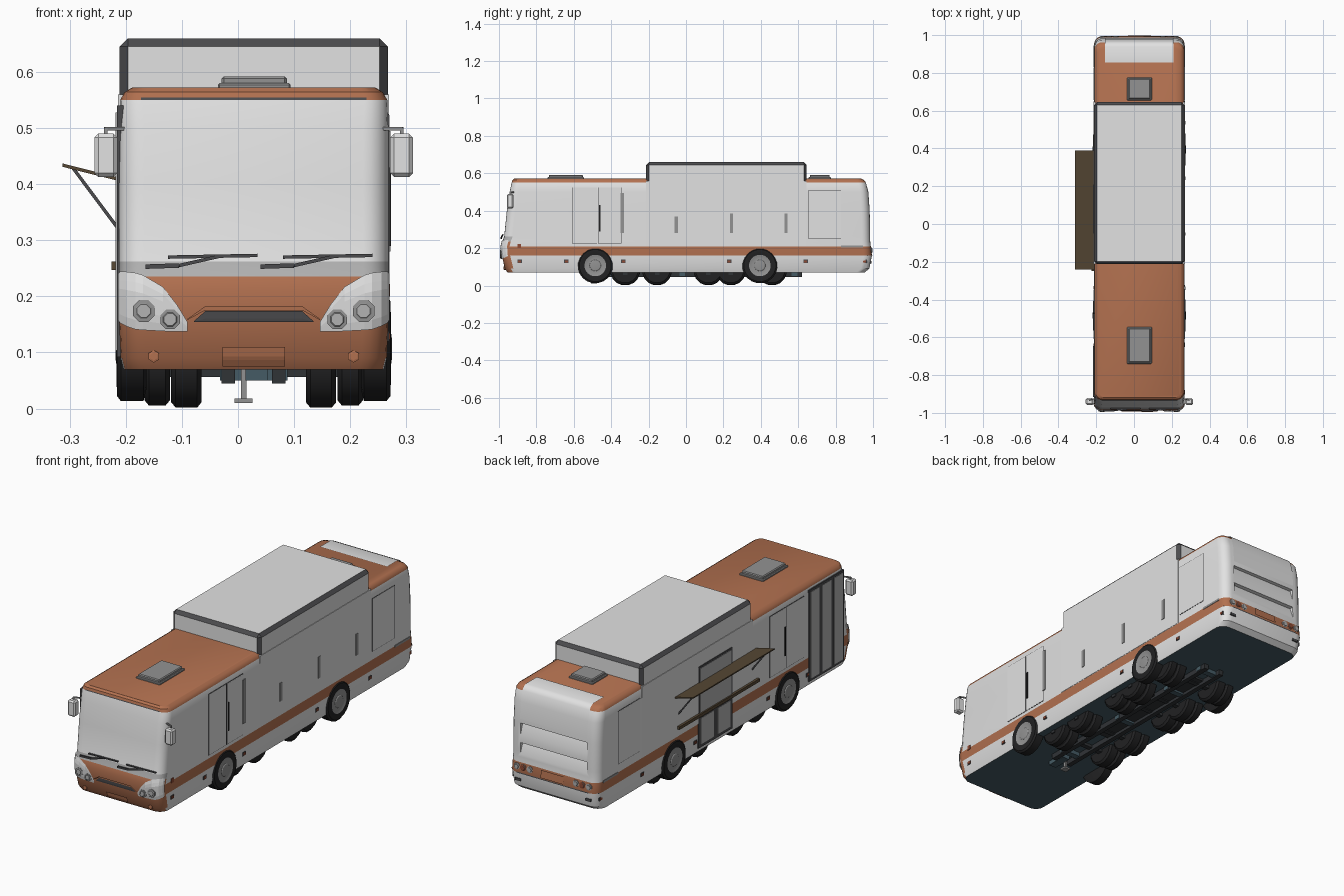
import bpy, bmesh, math
from mathutils import Vector

if "Cube" in bpy.data.objects:
    bpy.data.objects.remove(bpy.data.objects["Cube"])

C = 0.028  # centre line of the bus (the awning sticks out on the left)
COL = {"white": (.76, .76, .76), "orange": (.45, .165, .08), "dark trim": (.07, .07, .075),
       "tyre black": (.016, .016, .017), "floor blue": (.06, .105, .13), "awning brown": (.095, .065, .035),
       "mid grey": (.29, .29, .29), "light grey": (.45, .45, .45), "lamp red": (.28, .07, .035),
       "chassis dark": (.03, .033, .037)}
M = {}
for n, c in COL.items():
    M[n] = bpy.data.materials.new(n)
    M[n].diffuse_color = (*c, 1)


def smooth_by_angle(ob, angle):
    bpy.ops.object.select_all(action='DESELECT')
    ob.select_set(True)
    bpy.context.view_layer.objects.active = ob
    bpy.ops.object.shade_smooth_by_angle(angle=math.radians(angle))


def finish(name, bm, mats, rule=None, smooth=None):
    bmesh.ops.recalc_face_normals(bm, faces=bm.faces)
    if rule:
        for f in bm.faces:
            f.material_index = rule(f)
    me = bpy.data.meshes.new(name)
    bm.to_mesh(me)
    bm.free()
    ob = bpy.data.objects.new(name, me)
    bpy.context.collection.objects.link(ob)
    for m in mats:
        me.materials.append(M[m])
    if smooth:
        smooth_by_angle(ob, smooth)
    return ob


def box(name, x, y, z, mat, bevel=0, rule=None, mats=None):
    """x, y, z are (low, high) pairs; x is measured from the centre line."""
    bm = bmesh.new()
    bmesh.ops.create_cube(bm, size=1)
    for v in bm.verts:
        v.co = [(a + b) / 2 + t * abs(b - a) for (a, b), t in zip((x, y, z), v.co)]
        v.co.x += C
    if bevel:
        bmesh.ops.bevel(bm, geom=bm.edges[:], offset=bevel, segments=1, affect='EDGES')
    return finish(name, bm, mats or [mat], rule)


def loft(name, rings, mats, rule=None, smooth=None):
    bm = bmesh.new()
    vs = [[bm.verts.new(p) for p in r] for r in rings]
    n = len(vs[0])
    for a, b in zip(vs, vs[1:]):
        for i in range(n):
            bm.faces.new((a[i], a[(i + 1) % n], b[(i + 1) % n], b[i]))
    bm.faces.new(vs[0])
    bm.faces.new(vs[-1])
    return finish(name, bm, mats, rule, smooth)


def turned(name, x, y, z, prof, sides, mats, rule=None, axis='x', smooth=None):
    """Lathe: prof is (offset along axis, radius)."""
    rings = []
    for o, r in prof:
        ring = []
        for i in range(sides):
            t = 2 * math.pi * (i + .5) / sides
            a, b = r * math.cos(t), r * math.sin(t)
            ring.append((C + x + o, y + a, z + b) if axis == 'x' else (C + x + a, y + o, z + b))
        rings.append(ring)
    return loft(name, rings, mats, rule, smooth)


def bar(name, p, q, t, mat):
    p, q = Vector(p), Vector(q)
    d = (q - p).normalized()
    u = d.cross(Vector((0, 1, 0)) if abs(d.y) < .9 else Vector((1, 0, 0))).normalized() * t
    w = d.cross(u)
    return loft(name, [[e + u + w, e - u + w, e - u - w, e + u - w] for e in (p, q)], [mat])


# Body: stacked rounded rectangles (height, front y, rear y, half width, corner radius)
LEV = [(.07, -.955, .955, .232, .045), (.09, -.968, .98, .237, .045), (.16, -.985, .994, .24, .045),
       (.21, -.988, .988, .24, .045), (.235, -.982, .985, .24, .045), (.262, -.972, .985, .24, .045),
       (.40, -.958, .982, .24, .045), (.50, -.943, .975, .24, .045), (.55, -.932, .962, .238, .04),
       (.564, -.928, .952, .23, .035), (.572, -.918, .935, .217, .03)]


def at(z):
    for a, b in zip(LEV, LEV[1:]):
        if z <= b[0]:
            t = max(0, (z - a[0]) / (b[0] - a[0]))
            return [p + (q - p) * t for p, q in zip(a, b)]
    return LEV[-1]


def end_y(u, z, front=True):
    _, yf, yr, hw, r = at(z)
    e = min(max(0, abs(u) - hw + r), r)
    d = r - math.sqrt(r * r - e * e)
    return yf + d if front else yr - d


def body_ring(z, yf, yr, hw, r):
    pts = []
    for cx, cy, t0 in ((hw - r, yr - r, 0), (r - hw, yr - r, 90), (r - hw, yf + r, 180), (hw - r, yf + r, 270)):
        for k in range(6):
            t = math.radians(t0 + 18 * k)
            pts.append((C + cx + r * math.cos(t), cy + r * math.sin(t), z))
    return pts


def body_colour(f):
    c = f.calc_center_median()
    if f.normal.z < -.9:
        return 2
    if c.z > .55:
        return 1
    if c.y < -.93:
        return 1 if c.z < .235 else 3 if c.z < .262 else 0
    return 1 if .16 < c.z < .21 else 0


body = loft("bus_body", [body_ring(*l) for l in LEV], ["white", "orange", "floor blue", "light grey"], body_colour)
# Two sloping recesses cut into the rear wall
for i, (lo, hi) in enumerate(((.325, .405), (.235, .31))):
    prof = [(1.05, hi), (.965, hi - .008), (.99, lo), (1.05, lo)]
    cut = loft(f"rear_recess_cutter_{i}", [[(C + x, y, z) for y, z in prof] for x in (-.18, .18)], ["white"])
    cut.hide_render = True
    cut.hide_viewport = False
    mod = body.modifiers.new("recess", 'BOOLEAN')
    mod.operation, mod.solver, mod.object = 'DIFFERENCE', 'EXACT', cut
    bpy.context.view_layer.objects.active = body
    bpy.ops.object.modifier_apply(modifier=mod.name)
    bpy.data.objects.remove(cut)
smooth_by_angle(body, 30)


def strip(name, cols, mat, off=.004, front=True):
    """Plate that follows the front or rear; cols are (x, bottom z, top z)."""
    bm = bmesh.new()
    g = []
    for u, a, b in cols:
        zs = [a + (b - a) * k / 6 for k in range(7)]
        g.append([bm.verts.new((C + u * (1 + off * 3), end_y(u, z, front) + (-off if front else off), z)) for z in zs])
    for a, b in zip(g, g[1:]):
        for k in range(6):
            bm.faces.new((a[k], b[k], b[k + 1], a[k + 1]))
    bmesh.ops.solidify(bm, geom=bm.faces[:], thickness=.002)
    return finish(name, bm, [mat])


# Raised roof box with dark chamfers, and the slightly proud side walls below it
box("roof_box", (-.239, .239), (-.213, .645), (.5, .66), None, .015,
    lambda f: 0 if max(map(abs, f.normal)) > .95 else 1, ["white", "dark trim"])
box("box_side_walls", (-.2415, .2415), (-.213, .645), (.212, .56), "white")
for i, (a, b) in enumerate(((-.74, -.545), (.655, .775))):
    box(f"roof_vent_base_{i}", (-.064, .066), (a, b), (.565, .58), "mid grey", .003)
    box(f"roof_vent_lid_{i}", (-.057, .059), (a + .007, b - .007), (.575, .592), "mid grey", .004)

# Rear window wrapping onto the roof, lamps
bm = bmesh.new()
rows = [[bm.verts.new((C + x, y, z)) for x in (-.182, .182)] for y, z in
        ((.855, .575), (.938, .575), (.956, .567), (.966, .552), (.979, .502), (.985, .42))]
for a, b in zip(rows, rows[1:]):
    bm.faces.new((a[0], a[1], b[1], b[0]))
finish("rear_window", bm, ["white"], smooth=50)
strip("rear_number_plate", [(-.06, .168, .205), (.06, .168, .205)], "orange", .006, False)
strip("rear_bumper_seam", [(-.235, .158, .163), (-.19, .158, .163), (.19, .158, .163), (.235, .158, .163)],
      "dark trim", .002, False)
for s in (-1, 1):
    for k, u in enumerate((.195, .16, .125)):
        turned(f"tail_lamp_{s}_{k}", s * u, .988, .188, [(-.01, .016), (.005, .016), (.006, .011), (.008, .01)], 10,
               ["mid grey", "lamp red" if k == 1 else "light grey"], lambda f: int(f.normal.y > .9), axis='y')
    box(f"bumper_reflector_{s}", (s * .19 - .015, s * .19 + .015), (.97, .992), (.118, .13), "dark trim")

# Front face: headlamp panels, lamps, grille, plate recess, fog lamps
for s in (-1, 1):
    strip(f"headlamp_panel_{s}", [(s * u, a, b) for u, a, b in (
        (.239, .158, .24), (.236, .153, .244), (.225, .147, .244), (.208, .141, .242), (.195, .14, .238),
        (.16, .138, .217), (.135, .137, .185), (.117, .137, .155))], "white")
    for k, (u, z, r) in enumerate(((.196, .174, .021), (.149, .159, .019))):
        turned(f"headlamp_{s}_{k}", s * u, end_y(u, z), z, [(.01, r), (-.007, r), (-.0075, r * .7), (-.009, r * .6)], 8,
               ["mid grey", "light grey"], lambda f: int(f.normal.y < -.999), 'y')
    turned(f"fog_lamp_{s}", s * .178, end_y(.178, .093), .093, [(.01, .011), (-.005, .011), (-.006, .007)], 6,
           ["orange"], None, 'y')
strip("grille", [(-.105, .154, .156), (-.085, .154, .174), (.085, .154, .174), (.105, .154, .156)], "dark trim")
strip("grille_brow", [(-.115, .158, .16), (-.085, .175, .182), (.085, .175, .182), (.115, .158, .16)], "orange", .008)
strip("front_number_plate", [(-.055, .075, .11), (.055, .075, .11)], "orange", .006)
strip("windscreen_header", [(-.2, .55, .554), (.2, .55, .554)], "dark trim", .002)
# Wipers
for i, x in enumerate((-.165, .04)):
    bar(f"wiper_blade_{i}", (x + .04, -.978, .27), (x + .2, -.978, .273), .003, "dark trim")
    bar(f"wiper_arm_{i}", (x, -.988, .253), (x + .06, -.988, .255), .004, "dark trim")
    bar(f"wiper_link_{i}", (x + .06, -.988, .255), (x + .13, -.98, .271), .003, "dark trim")

# Mirrors and side fittings on both sides
for s in (-1, 1):
    def side(name, y, z, mat, off, depth=.02):
        return box(f"{name}_{s}", sorted((s * (.24 + off), s * (.24 - depth))), y, z, mat)
    box(f"mirror_{s}", sorted((s * .243, s * .284)), (-.958, -.922), (.413, .49), "white", .007)
    bar(f"mirror_arm_{s}", (C + s * .266, -.935, .499), (C + s * .225, -.92, .499), .003, "mid grey")
    bar(f"mirror_stem_{s}", (C + s * .264, -.935, .5), (C + s * .264, -.935, .48), .003, "mid grey")
    # outlined panels: dark border plate with a white plate on top
    for k, (a, b, lo, hi) in enumerate(((-.61, -.475, .225, .525), (-.47, -.345, .225, .525), (.655, .83, .25, .51))):
        side(f"panel_border_{k}", (a, b), (lo, hi), "dark trim", .001)
        side(f"panel_{k}", (a + .002, b - .002), (lo + .002, hi - .002), "white", .0016)
    side("panel_handle", (-.466, -.457), (.29, .43), "tyre black", .005)
    for k, y in enumerate((-.89, -.64, -.335, .23, .64, .955)):
        x = .238 if abs(y) < .95 else .233
        for nm, d, g, m in (("base", .012, .003, "dark trim"), ("lens", .008, .005, "lamp red")):
            box(f"marker_{nm}_{s}_{k}", sorted((s * .2, s * (x + g))), (y - d, y + d), (.129 - d * .75, .129 + d * .75), m)
    side("front_marker", (-.9, -.882), (.2, .222), "lamp red", .003)
    side("rear_side_trim", (.83, .945), (.203, .214), "mid grey", .002)
    # outer wheels
    for k, y in enumerate((-.485, .395)):
        turned(f"outer_wheel_{s}_{k}", s * .2365, y, .107,
               [(s * o, r) for o, r in ((-.045, .075), (-.04, .095), (0, .095), (.007, .086), (.008, .058),
                                        (.005, .052), (.006, .03), (.009, .026), (.01, .015))], 20,
               ["tyre black", "mid grey"],
               lambda f, y=y, s=s: int(math.hypot(f.calc_center_median().y - y, f.calc_center_median().z - .107) < .056
                                       and s * (f.calc_center_median().x - C) > .2), smooth=30)
    # inner chassis wheels in pairs
    for k, y in enumerate((-.325, -.155, .12, .24, .46)):
        for j, (u, w) in enumerate(((.12, .027), (.172, .023))):
            turned(f"inner_wheel_{s}_{k}_{j}", s * u, y, .08 + .004 * j,
                   [(-w, .045), (-w, .07), (-w + .008, .08), (w - .008, .08), (w, .07), (w, .045)], 16,
                   ["tyre black"], smooth=30)
for k, (y, hi) in enumerate(((-.34, .495), (-.053, .37), (.243, .385), (.535, .385))):
    box(f"vertical_strip_{k}", (.22, .244), (y - .009, y + .009), (.28, hi), "mid grey")


# Left side: front folding door and middle door with lower panes
def door(name, y0, y1, z0, z1, leaves, t):
    box(f"{name}_frame_{z0}", (-.244, -.22), (y0, y1), (z0, z1), "dark trim")
    w = (y1 - y0) / leaves
    for i in range(leaves):
        box(f"{name}_pane_{z0}_{i}", (-.246, -.22), (y0 + i * w + t, y0 + (i + 1) * w - t),
            (z0 + t, z1 - t), "light grey")


door("front_door", -.915, -.645, .092, .54, 3, .012)
door("middle_door_low", -.05, .21, .092, .25, 2, .015)
door("middle_door_top", -.05, .21, .25, .49, 1, .01)

# Awning, struts and serving counter
loft("awning", [[(-.313, y, .437), (-.313, y, .431), (-.21, y, .405), (-.21, y, .411)] for y in (-.24, .39)],
     ["awning brown"])
for i, y in enumerate((-.21, .36)):
    bar(f"awning_strut_{i}", (-.295, y, .43), (-.21, y, .316), .003, "dark trim")
box("serving_counter", (-.253, -.23), (-.25, .37), (.247, .262), "awning brown")

# Chassis below the floor
for s in (-1, 1):
    box(f"chassis_rail_{s}", (s * .045 - .012, s * .045 + .012), (-.5, .62), (.045, .075), "chassis dark")
for k, y in enumerate((-.325, -.155, .12, .24, .46)):
    box(f"axle_{k}", (-.2, .2), (y - .012, y + .012), (.056, .085), "chassis dark")
box("chassis_plate", (-.05, .05), (-.2, .5), (.06, .08), "chassis dark")
for k, y in enumerate((-.42, -.02, .34, .58)):
    box(f"cross_member_{k}", (-.06, .06), (y - .015, y + .015), (.05, .075), "floor blue")
box("landing_leg", (-.023, -.013), (-.5, -.485), (.012, .08), "mid grey")
box("landing_foot", (-.034, -.002), (-.508, -.477), (.01, .018), "mid grey")
box("coupling", (-.015, .025), (-.56, -.46), (.05, .075), "floor blue")

for m in bpy.data.materials:
    if m.users and not m.is_grease_pencil:
        m.use_nodes = True
        m.node_tree.nodes["Principled BSDF"].inputs["Base Color"].default_value = m.diffuse_color
